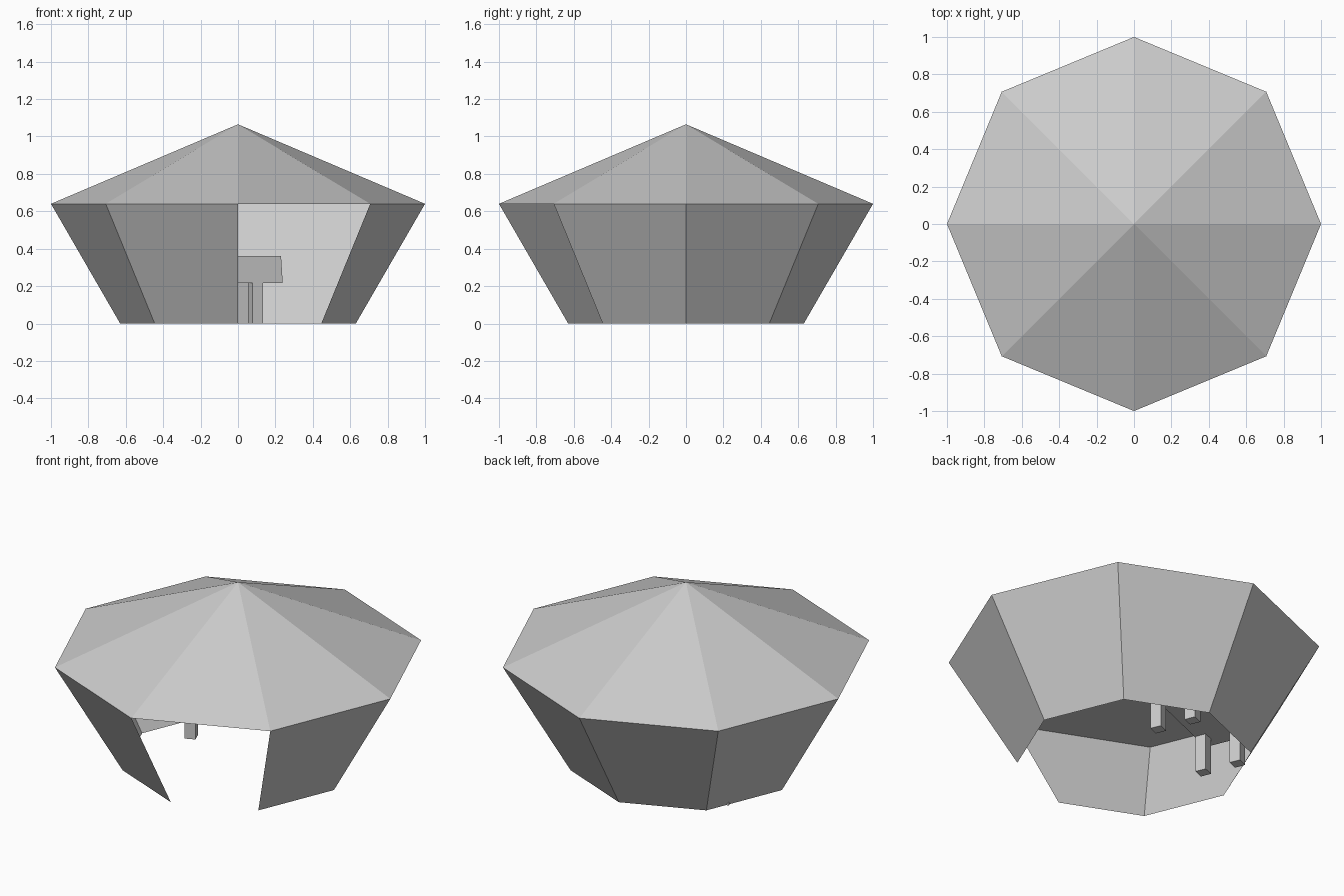
import bpy, bmesh
from math import radians, cos, sin
from mathutils import Matrix

if "Cube" in bpy.data.objects:
    bpy.data.objects.remove(bpy.data.objects["Cube"])

SIDES, RIM_Z, APEX_Z, FLOOR_R = 8, 0.64, 1.065, 0.63


def finish(name, bm, matrix=None):
    bmesh.ops.recalc_face_normals(bm, faces=bm.faces)
    me = bpy.data.meshes.new(name)
    bm.to_mesh(me)
    bm.free()
    ob = bpy.data.objects.new(name, me)
    bpy.context.collection.objects.link(ob)
    if matrix is not None:
        ob.matrix_world = matrix
    return ob


def ring(bm, r, z):
    return [bm.verts.new((r * cos(radians(45 * i)), r * sin(radians(45 * i)), z))
            for i in range(SIDES)]


def box(name, x0, x1, y0, y1, z0, z1, matrix, taper=0.0):
    bm = bmesh.new()
    bmesh.ops.create_cube(bm, size=1)
    for v in bm.verts:
        t = taper if v.co.z > 0 else 0
        v.co = (x1 - t if v.co.x > 0 else x0 + t,
                y1 if v.co.y > 0 else y0,
                z1 if v.co.z > 0 else z0)
    return finish(name, bm, matrix)


# eight-sided pointed roof with flat ceiling
bm = bmesh.new()
rim = ring(bm, 1, RIM_Z)
apex = bm.verts.new((0, 0, APEX_Z))
for i in range(SIDES):
    bm.faces.new((rim[i], rim[(i + 1) % SIDES], apex))
bm.faces.new(rim[::-1])
finish("roof", bm)

# thin sloping walls, front-right panel left open as the doorway
bm = bmesh.new()
low, high = ring(bm, FLOOR_R, 0), ring(bm, 1, RIM_Z)
for i in range(SIDES):
    if i != 6:
        j = (i + 1) % SIDES
        bm.faces.new((low[i], low[j], high[j], high[i]))
finish("walls", bm)

# bench turned parallel to the back-left wall panel
turn = Matrix.Rotation(radians(22.5), 4, 'Z')
box("bench_top", -0.41, 0.35, 0.22, 0.50, 0.217, 0.362, turn, 0.01)
for side, x in (("left", -0.315), ("right", 0.208)):
    for end, y in (("front", 0.256), ("back", 0.463)):
        box(f"bench_leg_{end}_{side}", x - 0.031, x + 0.031,
            y - 0.031, y + 0.031, 0, 0.22, turn)
